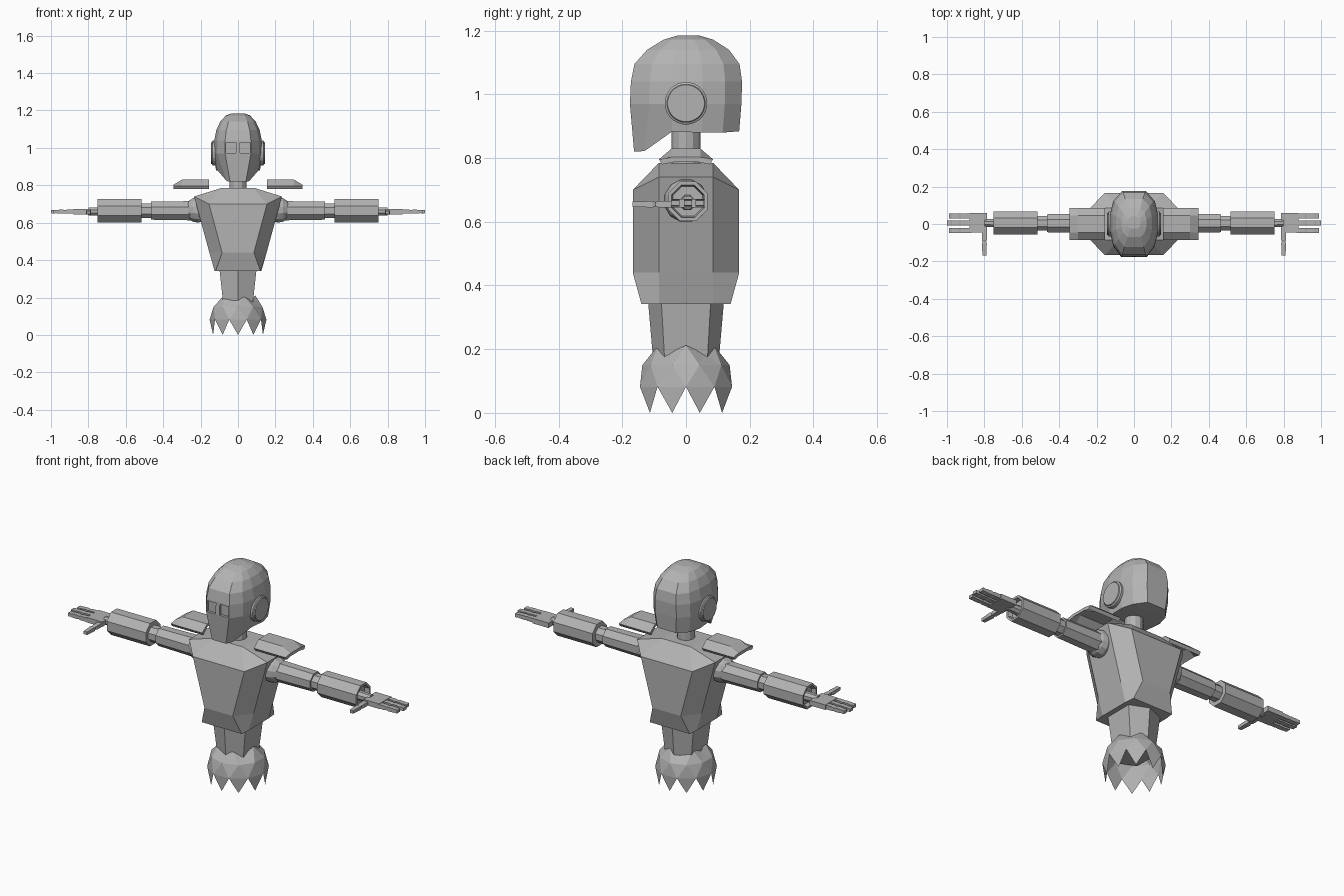
import bpy, bmesh, math

if "Cube" in bpy.data.objects:
    bpy.data.objects.remove(bpy.data.objects["Cube"])

grey = bpy.data.materials.new("plain grey")
grey.diffuse_color = (0.45, 0.45, 0.45, 1)
grey.use_nodes = True
grey.node_tree.nodes["Principled BSDF"].inputs["Base Color"].default_value = grey.diffuse_color


def make(name, verts, faces, mirror=False):
    me = bpy.data.meshes.new(name)
    me.from_pydata(verts, [], faces)
    bm = bmesh.new()
    bm.from_mesh(me)
    bmesh.ops.recalc_face_normals(bm, faces=bm.faces)
    bm.to_mesh(me)
    bm.free()
    me.materials.append(grey)
    ob = bpy.data.objects.new(name, me)
    bpy.context.collection.objects.link(ob)
    if mirror:
        mod = ob.modifiers.new("Mirror", 'MIRROR')
        mod.use_mirror_merge = False
    return ob


def loft(name, rings, mirror=False, strips=False):
    """Skin a list of equal-length closed rings; caps are ngons or left-right strips."""
    n = len(rings[0])
    verts = [p for r in rings for p in r]
    faces = []
    for k in range(len(rings) - 1):
        for i in range(n):
            j = (i + 1) % n
            faces.append((k * n + i, k * n + j, k * n + n + j, k * n + n + i))
    for base in (0, (len(rings) - 1) * n):
        if strips:
            faces += [(base + i, base + i + 1, base + n - 2 - i, base + n - 1 - i)
                      for i in range(n // 2 - 1)]
        else:
            faces.append(tuple(range(base, base + n)))
    return make(name, verts, faces, mirror)


def lathe_x(name, profile, sides, cy, cz):
    """Mirrored part turned around an axis parallel to x; profile is (x, radius)."""
    rings = []
    for x, r in profile:
        angs = [2 * math.pi * (i + 0.5) / sides for i in range(sides)]
        rings.append([(x, cy + r * math.cos(a), cz + r * math.sin(a)) for a in angs])
    return loft(name, rings, True)


def box(name, x0, x1, y0, y1, z0, z1, mirror=True):
    rings = [[(x, y0, z0), (x, y1, z0), (x, y1, z1), (x, y0, z1)] for x in (x0, x1)]
    return loft(name, rings, mirror)


def sym(half):
    """Ring from its right half, listed front to back."""
    return half + [(-x, y, z) for x, y, z in reversed(half)]


# Head: stacked rounded rings, lowest one dropping to a chin
levels = [(0.97, 0.128, -0.176, 0.174), (1.04, 0.127, -0.173, 0.176),
          (1.095, 0.116, -0.162, 0.168), (1.14, 0.095, -0.122, 0.135),
          (1.172, 0.066, -0.07, 0.085), (1.185, 0.035, -0.025, 0.04)]
rings = [sym([(0.042, -0.163, 0.82), (0.06, -0.13, 0.822), (0.112, -0.044, 0.883),
              (0.118, 0.05, 0.88), (0.1, 0.115, 0.88), (0.055, 0.167, 0.884)])]
for z, w, f, b in levels:
    rings.append(sym([(0.54 * w, f, z), (0.87 * w, 0.66 * f, z), (w, 0.25 * f, z),
                      (w, 0.3 * b, z), (0.87 * w, 0.7 * b, z), (0.5 * w, b, z)]))
head = loft("head", rings, strips=True)

# Sunken eye windows
cutter = box("eye_cutter", 0.012, 0.064, -0.22, -0.163, 0.972, 1.03)
cutter.hide_render = True
cutter.hide_viewport = True
cut = head.modifiers.new("Eyes", 'BOOLEAN')
cut.object = cutter
cut.operation = 'DIFFERENCE'
cut.solver = 'EXACT'

# Ear discs
lathe_x("ear_disc", [(0.1, 0.067), (0.135, 0.067), (0.139, 0.06), (0.144, 0.058)], 24, 0, 0.972)

# Neck
neck = [[(r * math.cos(i * math.pi / 6), r * math.sin(i * math.pi / 6), z) for i in range(12)]
        for z, r in [(0.76, 0.045), (0.9, 0.045)]]
loft("neck", neck)


# Torso: eight-sided sections, (front half-width, depth, front z, side half-width, depth, side z)
def octo(fx, fy, fz, sx, sy, sz):
    return sym([(fx, -fy, fz), (sx, -sy, sz), (sx, sy, sz), (fx, fy, fz)])


loft("torso", [octo(0.12, 0.14, 0.342, 0.125, 0.085, 0.342),
               octo(0.085, 0.167, 0.44, 0.153, 0.085, 0.44),
               octo(0.155, 0.167, 0.70, 0.235, 0.085, 0.74),
               octo(0.085, 0.088, 0.782, 0.09, 0.085, 0.785)], strips=True)

# Waist: tapered six-sided column
loft("waist", [[(0, -d, z), (w, -0.65 * d, z), (w, 0.65 * d, z),
                (0, d, z), (-w, 0.65 * d, z), (-w, -0.65 * d, z)]
               for z, w, d in [(0.13, 0.075, 0.1), (0.36, 0.1, 0.12)]])

# Jagged pelvis: faceted dome shell ending in ten spikes
verts, faces = [], []
for z, r, off in [(0.0, 0.14, 0), (0.082, 0.152, 0.5), (0.15, 0.137, 0), (0.2, 0.092, 0.5)]:
    for i in range(10):
        a = math.pi / 5 * (i + off)
        zz = z + (0.012 * (-1) ** i if z == 0.2 else 0.0)
        verts.append((r * math.sin(a), -r * math.cos(a), zz))
for i in range(10):
    p, n = (i - 1) % 10, (i + 1) % 10
    faces += [(i, 10 + p, 10 + i), (20 + i, 10 + i, 10 + p), (10 + i, 20 + i, 20 + n),
              (20 + i, 30 + i, 30 + p), (30 + i, 20 + n, 20 + i)]
faces.append(tuple(range(30, 40)))
make("pelvis", verts, faces)

# Floating shoulder pads: thin arched plates with a lowered outer end
pads = []
for x, top in [(0.155, 0.83), (0.30, 0.83), (0.345, 0.803)]:
    pads.append([(x, -0.085, 0.796), (x, -0.045, top), (x, 0.045, top), (x, 0.085, 0.796),
                 (x, 0.075, 0.78), (x, 0.04, top - 0.016), (x, -0.04, top - 0.016),
                 (x, -0.075, 0.78)])
loft("shoulder_pad", pads, True, True)

# Arms
AZ = 0.664
ball = [(0.215 - 0.07 * math.cos(math.pi * t / 8), max(0.004, 0.07 * math.sin(math.pi * t / 8)))
        for t in range(9)]
lathe_x("shoulder_ball", ball, 12, 0, 0.668)
lathe_x("upper_arm", [(0.22, 0.056), (0.465, 0.052)], 8, 0.004, AZ)
lathe_x("elbow", [(0.45, 0.043), (0.53, 0.043)], 8, 0.004, AZ)
lathe_x("forearm", [(0.515, 0.067), (0.75, 0.067), (0.75, 0.055), (0.725, 0.05)], 8, 0.006, AZ)

# Hands
lathe_x("wrist", [(0.71, 0.026), (0.80, 0.022)], 8, 0.005, 0.66)
box("palm", 0.785, 0.88, -0.045, 0.06, 0.645, 0.672)
for k, (y, end) in enumerate([(-0.034, 0.99), (0.006, 1.0), (0.043, 0.99)]):
    prof = [(0.87, 1), (0.915, 1), (0.925, 0.75), (0.935, 1), (0.965, 0.9), (0.972, 0.7),
            (0.98, 0.9), (end, 0.75)]
    loft(f"finger_{k + 1}", [[(x, y + sy * 0.013, 0.659 + sz * 0.011 * s)
                              for sy, sz in [(-1, -1), (1, -1), (1, 1), (-1, 1)]]
                             for x, s in prof], True)
thumb = [(-0.03, 1), (-0.085, 1), (-0.095, 0.7), (-0.105, 1), (-0.168, 0.8)]
loft("thumb", [[(0.80 + sx * 0.013 * s, y, 0.655 + sz * 0.01 * s)
                for sx, sz in [(-1, -1), (1, -1), (1, 1), (-1, 1)]]
               for y, s in thumb], True)
